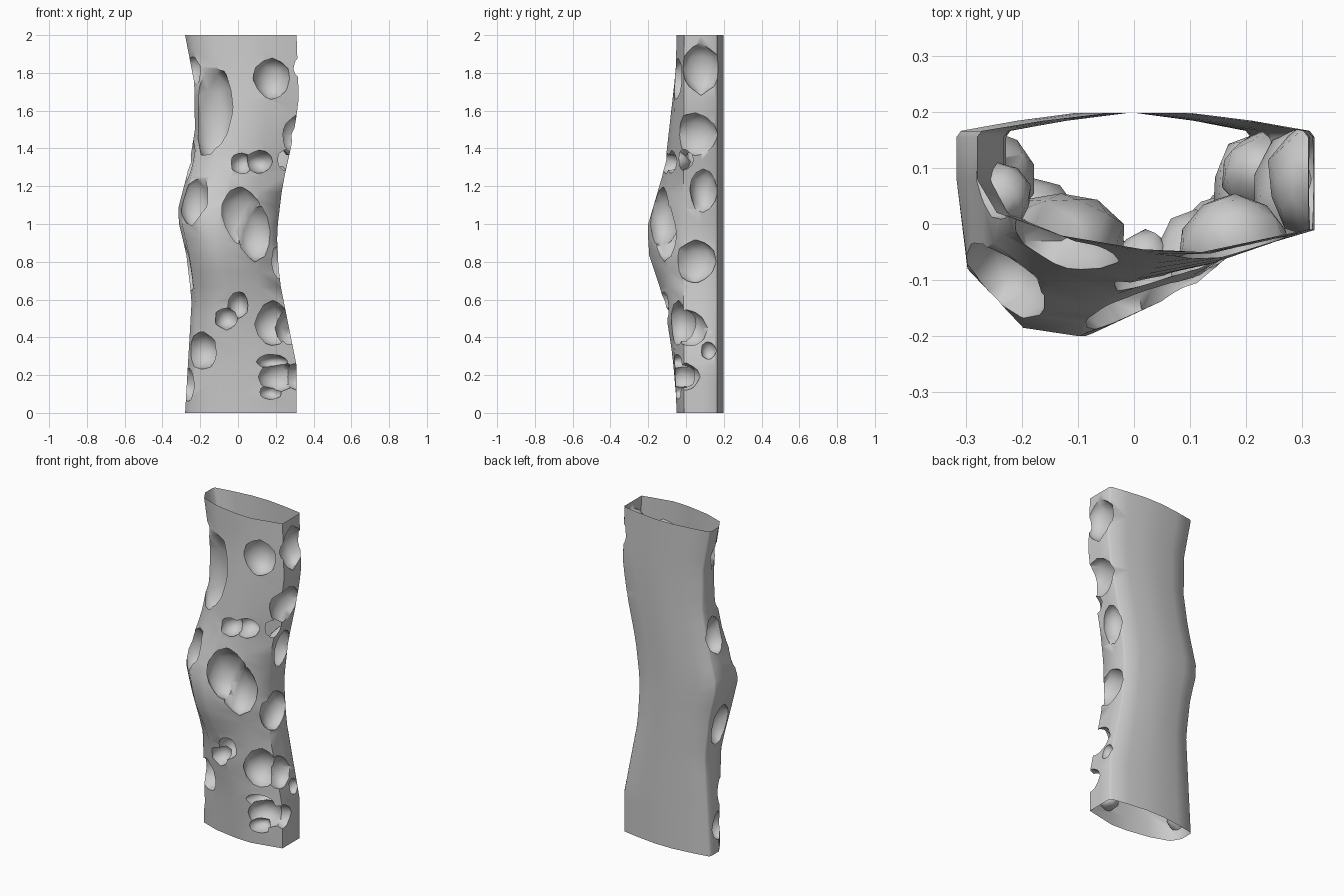
import bpy, bmesh, math, random
from mathutils import Vector

if "Cube" in bpy.data.objects:
    bpy.data.objects.remove(bpy.data.objects["Cube"])

random.seed(4)


def lerp_table(table, t):
    # linear interpolation through (t, value) pairs
    for (t0, a), (t1, b) in zip(table, table[1:]):
        if t <= t1:
            return a + (b - a) * (t - t0) / (t1 - t0)
    return table[-1][1]


# Silhouettes: left edge, right edge and front depth along the height
LEFT = [(0, -.28), (.6, -.245), (.85, -.275), (1.05, -.325), (1.3, -.26), (1.5, -.228), (1.75, -.232), (2, -.28)]
RIGHT = [(0, .31), (.25, .31), (.7, .22), (.95, .205), (1.2, .235), (1.45, .29), (1.65, .322), (2, .31)]
FRONT = [(0, -.05), (.3, -.075), (.6, -.12), (.85, -.2), (1, -.2), (1.3, -.115), (1.8, -.06), (2, -.05)]

# Front cross-section (fraction across, y) at the ends and at the bulged middle
END = [(.06, .02), (.25, -.02), (.5, -.045), (.68, -.05), (1, -.01)]
MID = [(.03, -.08), (.22, -.185), (.41, -.2), (.8, -.11), (1, -.015)]


def front_profile(z):
    t = (-.05 - lerp_table(FRONT, z)) / .15
    return [(a[0] + (b[0] - a[0]) * t, a[1] + (b[1] - a[1]) * t) for a, b in zip(END, MID)]


# Back cross-section: a shallow arc between two straight sides
half = [(1, .08), (1, .155), (.985, .166), (.8, .184), (.6, .198)]
BACK = half + [(1 - u, y) for u, y in reversed(half)]

# Tube shell, capped for cutting
bm = bmesh.new()
rings = []
LEVELS = 24
for i in range(LEVELS + 1):
    z = 2 * i / LEVELS
    l, r = lerp_table(LEFT, z), lerp_table(RIGHT, z)
    rings.append([bm.verts.new((l + (r - l) * u, y, z)) for u, y in front_profile(z) + BACK])
n = len(rings[0])
for a, b in zip(rings, rings[1:]):
    for k in range(n):
        bm.faces.new((a[k], a[(k + 1) % n], b[(k + 1) % n], b[k]))
bm.faces.new(rings[0][::-1])
bm.faces.new(rings[-1])
bmesh.ops.recalc_face_normals(bm, faces=bm.faces)
mesh = bpy.data.meshes.new("pitted_shell")
bm.to_mesh(mesh)
bm.free()
shell = bpy.data.objects.new("pitted_shell", mesh)
bpy.context.collection.objects.link(shell)


def pit_cutter(pos, rad):
    # slightly lumpy ellipsoid subtracted from the shell
    b = bmesh.new()
    bmesh.ops.create_icosphere(b, subdivisions=2, radius=1)
    for v in b.verts:
        d = v.co * random.uniform(.93, 1.1)
        v.co = Vector(d[k] * rad[k] + pos[k] for k in range(3))
    m = bpy.data.meshes.new("pit_cutter")
    b.to_mesh(m)
    b.free()
    o = bpy.data.objects.new("pit_cutter", m)
    bpy.context.collection.objects.link(o)
    o.hide_render = True
    mod = shell.modifiers.new("pit", 'BOOLEAN')
    mod.operation, mod.solver, mod.object = 'DIFFERENCE', 'EXACT', o
    return o


def front_pit(x, z, rx, rz):
    l, r = lerp_table(LEFT, z), lerp_table(RIGHT, z)
    y = lerp_table(front_profile(z), (x - l) / (r - l))
    return pit_cutter((x, y + .01, z), (rx, min(.09, rx + .02), rz))


def side_pit(edge, y, z, ry, rz):
    return pit_cutter((lerp_table(edge, z), y, z), (min(.075, ry), ry, rz))


# Front pits: x, z, half width, half height
cutters = [front_pit(*p) for p in (
    (-.13, 1.58, .11, .25), (.18, 1.77, .10, .11), (.02, 1.32, .06, .06), (.11, 1.33, .07, .06),
    (.09, .96, .10, .15), (.02, 1.04, .13, .15), (-.06, .50, .06, .06), (0, .57, .055, .07),
    (.18, .47, .10, .12), (.21, .19, .11, .08), (.18, .27, .08, .04), (.17, .11, .06, .04),
    (-.19, .33, .09, .10), (-.23, 1.12, .09, .14))]

# Side pits: y, z, half width, half height
cutters += [side_pit(LEFT, *p) for p in (
    (.05, 1.81, .06, .08), (.08, 1.33, .08, .12), (.04, .76, .09, .13), (.06, .15, .07, .09))]
cutters += [side_pit(RIGHT, *p) for p in (
    (.08, 1.82, .10, .13), (.05, 1.47, .115, .12), (.09, 1.18, .075, .12), (.05, .80, .11, .11),
    (.12, .33, .04, .05), (-.02, 1.34, .06, .06), (.02, .45, .09, .10), (.0, .19, .07, .07))]

# Bake the pits, then open both ends of the tube
bpy.context.view_layer.update()
dg = bpy.context.evaluated_depsgraph_get()
baked = bpy.data.meshes.new_from_object(shell.evaluated_get(dg))
shell.modifiers.clear()
shell.data = baked
for c in cutters:
    bpy.data.objects.remove(c, do_unlink=True)
bm = bmesh.new()
bm.from_mesh(baked)
caps = [f for f in bm.faces if all(v.co.z < .001 for v in f.verts) or all(v.co.z > 1.999 for v in f.verts)]
bmesh.ops.delete(bm, geom=caps, context='FACES')
bm.to_mesh(baked)
bm.free()

bpy.context.view_layer.objects.active = shell
shell.select_set(True)
bpy.ops.object.shade_smooth_by_angle(angle=math.radians(60))
